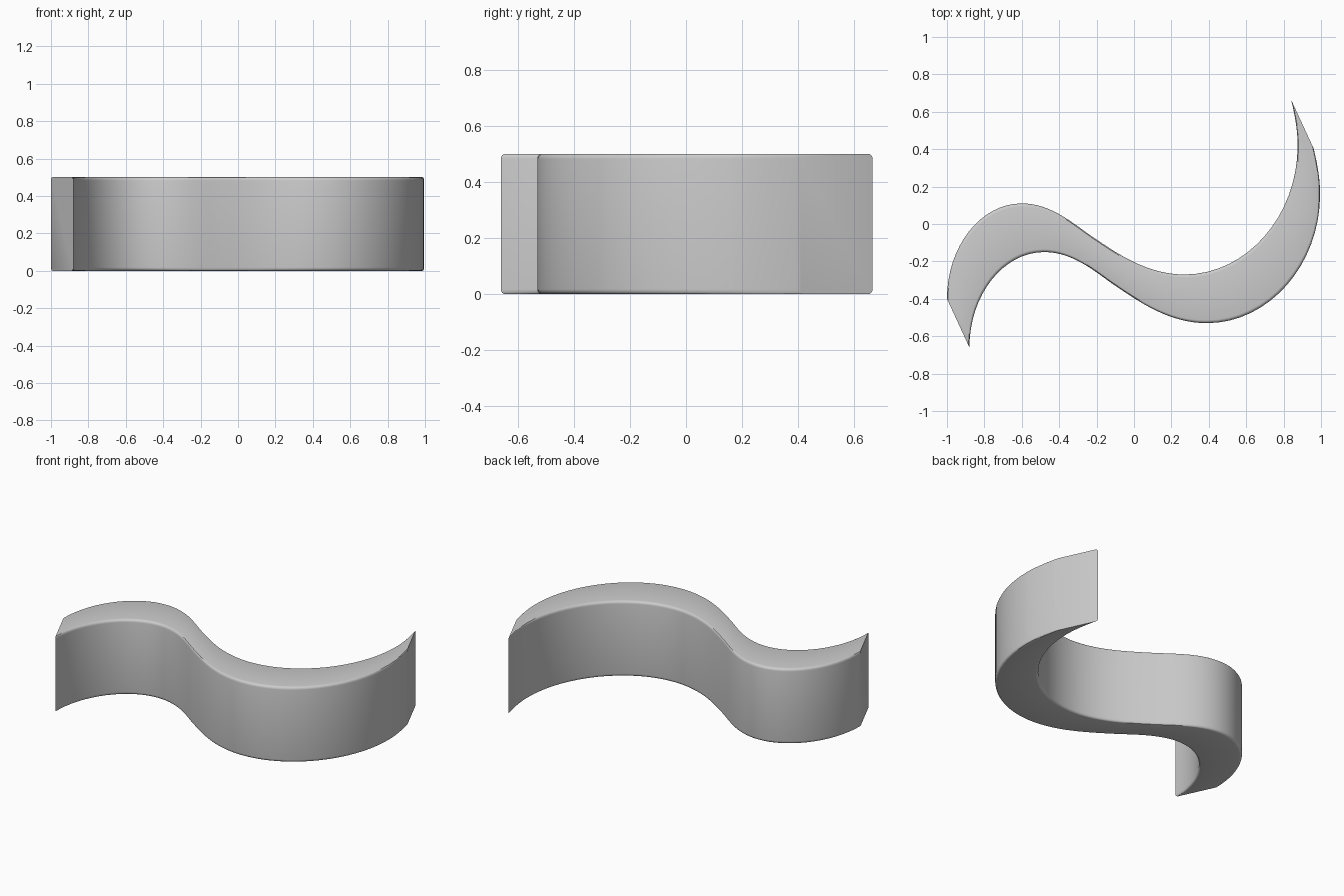
import bpy
import bmesh
from math import cos, sin, pi
from mathutils import Vector
from mathutils.geometry import interpolate_bezier

cube = bpy.data.objects.get("Cube")
if cube:
    bpy.data.objects.remove(cube, do_unlink=True)

HEIGHT, RADIUS = 0.5, 0.018
ACROSS = Vector((0.12, -0.26, 0))  # width direction, constant along the sweep

grey = bpy.data.materials.new("plain grey")
grey.use_nodes = True
colour = (0.6, 0.6, 0.6, 1)
grey.diffuse_color = colour
grey.node_tree.nodes["Principled BSDF"].inputs["Base Color"].default_value = colour

# S-shaped path: knot x, y, tangent x, y, handle length in, out
KNOTS = [
    (-1.0, -0.4, 0, 1, 0, 0.28),
    (-0.6, 0.11, 1, 0, 0.22, 0.16),
    (-0.22, -0.07, 0.83, -0.56, 0.12, 0.16),
    (0.27, -0.27, 1, 0, 0.2, 0.33),
    (0.875, 0.42, 0, 1, 0.38, 0.08),
    (0.84, 0.665, -0.24, 0.97, 0.08, 0),
]
path = []
for a, b in zip(KNOTS, KNOTS[1:]):
    p, q = Vector(a[:2]), Vector(b[:2])
    h1 = p + Vector(a[2:4]) * a[5]
    h2 = q - Vector(b[2:4]) * b[4]
    points = interpolate_bezier(p, h1, h2, q, 17)
    path += [Vector((v[0], v[1], 0)) for v in points[1 if path else 0:]]

# Rounded rectangle section standing upright across the path
width = ACROSS.length
section = []
corners = [(width - RADIUS, HEIGHT - RADIUS), (RADIUS, HEIGHT - RADIUS),
           (RADIUS, RADIUS), (width - RADIUS, RADIUS)]
for i, (u, z) in enumerate(corners):
    for k in range(5):
        t = (i + k / 4) * pi / 2
        section.append(ACROSS.normalized() * (u + RADIUS * cos(t))
                       + Vector((0, 0, z + RADIUS * sin(t))))

# Sweep the section without turning it, then cap the ends
bm = bmesh.new()
rings = [[bm.verts.new(p + s) for s in section] for p in path]
n = len(section)
for r, s in zip(rings, rings[1:]):
    for i in range(n):
        j = (i + 1) % n
        bm.faces.new((r[i], r[j], s[j], s[i]))
bm.faces.new(rings[0])
bm.faces.new(rings[-1])
bmesh.ops.recalc_face_normals(bm, faces=bm.faces)
mesh = bpy.data.meshes.new("wavy_block")
bm.to_mesh(mesh)
bm.free()
mesh.materials.append(grey)
block = bpy.data.objects.new("wavy_block", mesh)
bpy.context.collection.objects.link(block)

bpy.ops.object.select_all(action="DESELECT")
block.select_set(True)
bpy.context.view_layer.objects.active = block
bpy.ops.object.shade_smooth_by_angle(angle=pi / 6)
